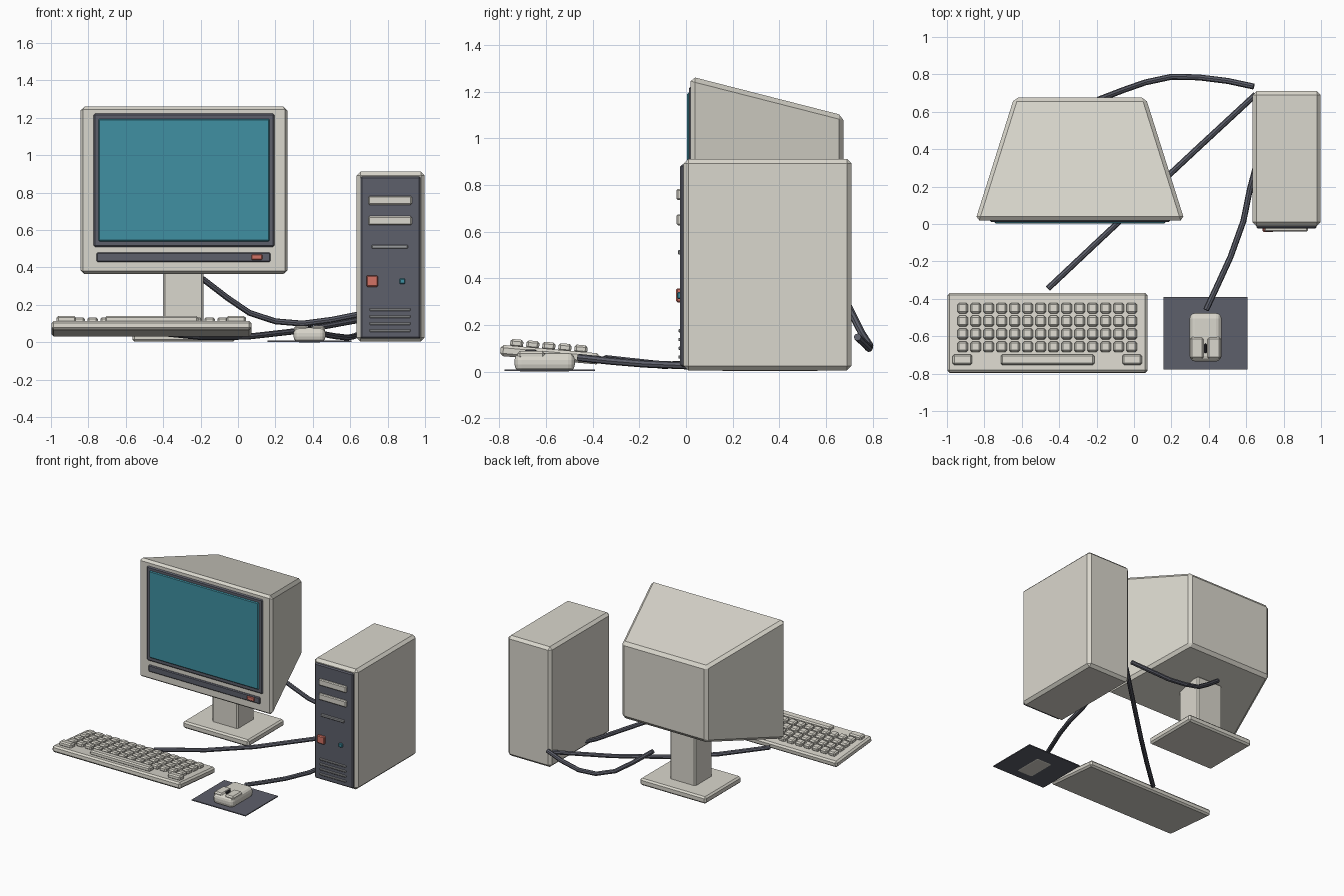
import bpy, bmesh, math
from mathutils import Matrix, Vector

if "Cube" in bpy.data.objects:
    bpy.data.objects.remove(bpy.data.objects["Cube"])


def material(name, rgb):
    m = bpy.data.materials.new(name)
    m.diffuse_color = (*rgb, 1)
    m.use_nodes = True
    m.node_tree.nodes["Principled BSDF"].inputs["Base Color"].default_value = m.diffuse_color
    return m


BEIGE = material("beige", (0.70, 0.68, 0.61))
DARK = material("slate", (0.11, 0.115, 0.145))
GREY = material("mid_grey", (0.33, 0.34, 0.35))
BLACK = material("black", (0.03, 0.03, 0.035))
TEAL = material("teal", (0.05, 0.28, 0.36))
RED = material("red", (0.65, 0.17, 0.13))


def box(name, x, y, z, mat, bevel=0.0, segments=1, back_scale=1.0):
    """Box from (min, max) ranges; back_scale tapers the rear face."""
    lo, hi = Vector((x[0], y[0], z[0])), Vector((x[1], y[1], z[1]))
    size = hi - lo
    bm = bmesh.new()
    bmesh.ops.create_cube(bm, size=1)
    for v in bm.verts:
        k = back_scale if v.co.y > 0 else 1.0
        v.co = (v.co.x * size.x * k, v.co.y * size.y, v.co.z * size.z * k)
    me = bpy.data.meshes.new(name)
    bm.to_mesh(me)
    bm.free()
    ob = bpy.data.objects.new(name, me)
    bpy.context.collection.objects.link(ob)
    ob.location = (lo + hi) / 2
    me.materials.append(mat)
    if bevel:
        mod = ob.modifiers.new("bevel", 'BEVEL')
        mod.width, mod.segments = bevel, segments
        mod.limit_method = 'NONE'
    return ob


def cable(name, points, radius=0.016):
    cu = bpy.data.curves.new(name, 'CURVE')
    cu.dimensions = '3D'
    cu.bevel_depth, cu.bevel_resolution = radius, 2
    cu.use_fill_caps = True
    sp = cu.splines.new('POLY')
    sp.points.add(len(points) - 1)
    for p, co in zip(sp.points, points):
        p.co = (*co, 1)
    sp.use_smooth = False
    cu.materials.append(DARK)
    ob = bpy.data.objects.new(name, cu)
    bpy.context.collection.objects.link(ob)


# Monitor
box("monitor_case", (-0.848, 0.27), (0.02, 0.675), (0.36, 1.265), BEIGE, 0.02, back_scale=0.63)
box("screen_bezel", (-0.772, 0.195), (0.012, 0.04), (0.51, 1.222), DARK, 0.008)
box("screen", (-0.746, 0.168), (0.004, 0.035), (0.54, 1.195), TEAL, 0.006)
box("control_strip", (-0.757, 0.174), (0.01, 0.04), (0.43, 0.48), DARK, 0.006)
box("monitor_power_button", (0.072, 0.13), (0.003, 0.03), (0.441, 0.47), RED, 0.004)
box("monitor_neck", (-0.4, -0.185), (0.26, 0.46), (0.03, 0.47), BEIGE, 0.01)
box("monitor_base", (-0.565, -0.015), (0.145, 0.575), (0.003, 0.055), BEIGE, 0.012)

# Tower
box("tower_case", (0.634, 0.998), (-0.01, 0.71), (0.005, 0.912), BEIGE, 0.02)
box("tower_front_panel", (0.655, 0.976), (-0.025, 0.02), (0.02, 0.887), DARK, 0.008)
for i, z in enumerate((0.759, 0.65)):
    box(f"drive_bay_{i + 1}", (0.698, 0.929), (-0.04, 0.0), (z - 0.024, z + 0.024), BEIGE, 0.006)
box("disk_slot", (0.714, 0.908), (-0.035, 0.0), (0.501, 0.521), GREY, 0.004)
box("tower_power_button", (0.686, 0.748), (-0.042, 0.0), (0.297, 0.357), RED, 0.006)
box("tower_light", (0.864, 0.894), (-0.038, 0.0), (0.312, 0.341), TEAL, 0.004)
for i in range(4):
    z = 0.175 - i * 0.0375
    box(f"vent_{i + 1}", (0.703, 0.922), (-0.033, 0.0), (z - 0.007, z + 0.007), GREY, 0.003)

# Keyboard, built flat around its centre then tilted
CENTRE = Vector((-0.463, -0.583, 0.0725))
TILT = Matrix.Translation(CENTRE) @ Matrix.Rotation(math.radians(-5), 4, 'X')


def on_keyboard(name, x, y, z, bevel):
    ob = box(name, (x[0] - CENTRE.x, x[1] - CENTRE.x), y, z, BEIGE, bevel)
    ob.matrix_world = TILT @ Matrix.Translation(ob.location)


on_keyboard("keyboard_body", (-0.998, 0.072), (-0.213, 0.213), (-0.024, 0.024), 0.012)
ROW, HALF = 0.069, 0.028
FRONT_ROW = -0.146
for r in range(1, 5):
    y = FRONT_ROW + r * ROW
    for c in range(14):
        x = -0.916 + c * 0.0695
        on_keyboard(f"key_{r}_{c + 1}", (x - HALF, x + HALF), (y - HALF, y + HALF), (0.018, 0.053), 0.009)
for name, x in (("left_wide_key", (-0.97, -0.866)), ("space_bar", (-0.712, -0.212)),
                ("right_wide_key", (-0.062, 0.042))):
    on_keyboard(name, x, (FRONT_ROW - HALF, FRONT_ROW + HALF), (0.018, 0.053), 0.009)

# Mouse and pad
box("mouse_pad", (0.158, 0.607), (-0.777, -0.39), (0.002, 0.009), DARK)
box("mouse_body", (0.297, 0.468), (-0.735, -0.476), (0.0, 0.08), BEIGE, 0.03, 3)
for name, x in (("left_mouse_button", (0.3, 0.373)), ("right_mouse_button", (0.392, 0.465))):
    box(name, x, (-0.722, -0.605), (0.055, 0.088), BEIGE, 0.01)
box("mouse_wheel", (0.374, 0.391), (-0.69, -0.64), (0.06, 0.094), BLACK, 0.005)

# Cables
cable("monitor_cable", [(-0.19, 0.665, 0.34), (-0.06, 0.715, 0.24), (0.06, 0.757, 0.158),
                        (0.2, 0.787, 0.112), (0.345, 0.784, 0.1), (0.5, 0.765, 0.12),
                        (0.64, 0.735, 0.148)])
cable("keyboard_cable", [(-0.46, -0.345, 0.055), (-0.2, -0.1, 0.028), (0.05, 0.134, 0.03),
                         (0.34, 0.405, 0.063), (0.65, 0.692, 0.12)])
cable("mouse_cable", [(0.385, -0.46, 0.06), (0.45, -0.32, 0.045), (0.516, -0.176, 0.033),
                      (0.585, 0.016, 0.025), (0.62, 0.187, 0.032), (0.65, 0.3, 0.045)])
